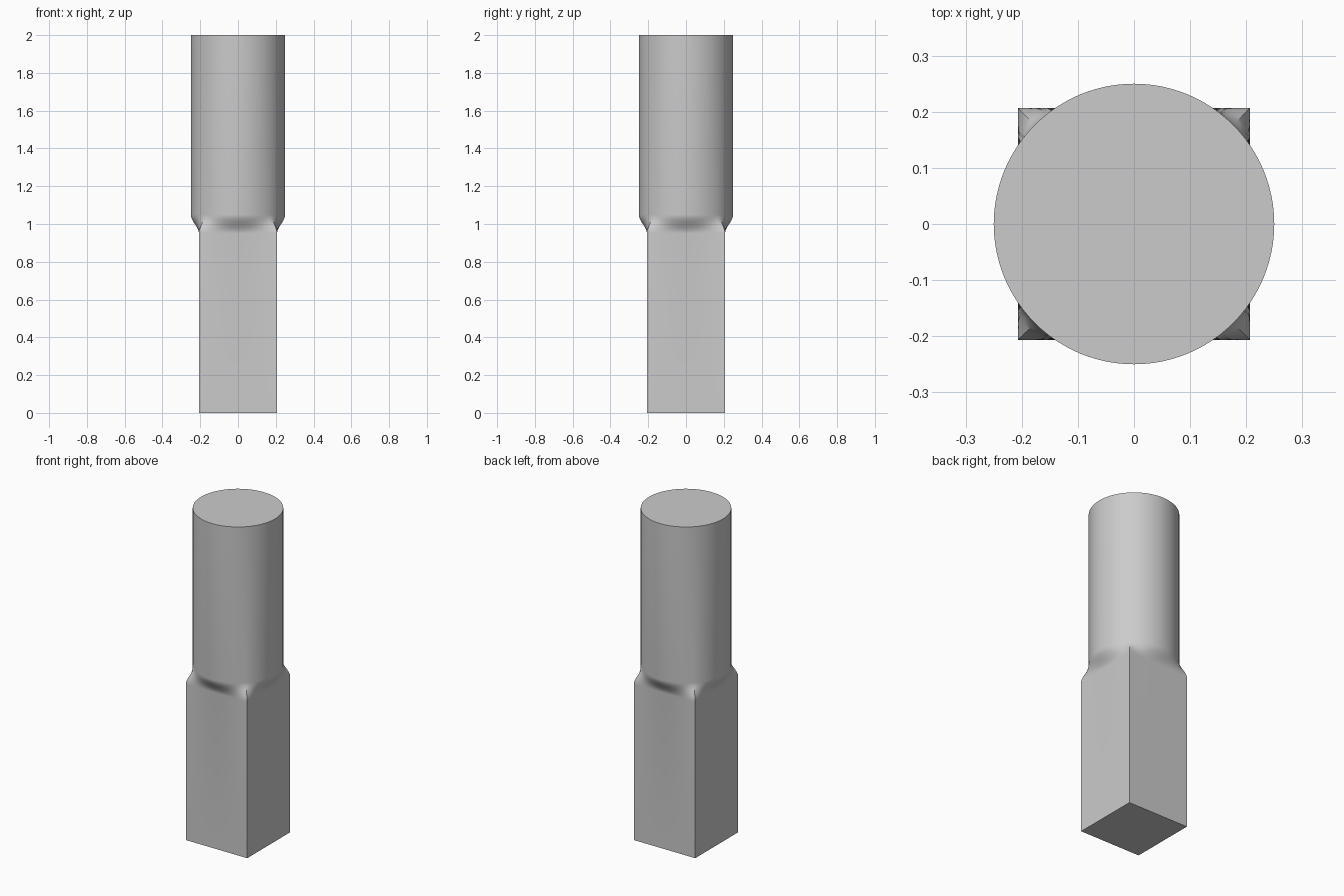
import bpy
import bmesh
from math import cos, sin, pi, radians

cube = bpy.data.objects.get("Cube")
if cube:
    bpy.data.objects.remove(cube, do_unlink=True)

SIDES = 96
RADIUS = 0.25
HALF = 0.207
BLEND_START, BLEND_END, STEPS = 0.95, 1.05, 12

grey = bpy.data.materials.new("plain grey")
grey.use_nodes = True
colour = (0.6, 0.6, 0.6, 1)
grey.diffuse_color = colour
grey.node_tree.nodes["Principled BSDF"].inputs["Base Color"].default_value = colour


def ring(bm, z, t):
    """Cross-section between a square (t = 0) and a circle (t = 1)."""
    verts = []
    for i in range(SIDES):
        a = 2 * pi * i / SIDES
        square = HALF / max(abs(cos(a)), abs(sin(a)))
        r = square + (RADIUS - square) * t
        verts.append(bm.verts.new((r * cos(a), r * sin(a), z)))
    return verts


# Square shank, eased shoulder and round shaft as one loft
bm = bmesh.new()
sections = [(0, 0)]
for k in range(STEPS + 1):
    u = k / STEPS
    z = BLEND_START + (BLEND_END - BLEND_START) * u
    sections.append((z, u * u * (3 - 2 * u)))
sections.append((2, 1))

rings = [ring(bm, z, t) for z, t in sections]
for low, high in zip(rings, rings[1:]):
    for i in range(SIDES):
        j = (i + 1) % SIDES
        bm.faces.new((low[i], low[j], high[j], high[i]))

# End caps
bm.faces.new(rings[0][::-1])
bm.faces.new(rings[-1])

mesh = bpy.data.meshes.new("square_to_round_bar")
bm.to_mesh(mesh)
bm.free()
mesh.materials.append(grey)
bar = bpy.data.objects.new("square_to_round_bar", mesh)
bpy.context.collection.objects.link(bar)

# Smooth round surfaces, crisp square edges
bpy.ops.object.select_all(action="DESELECT")
bar.select_set(True)
bpy.context.view_layer.objects.active = bar
bpy.ops.object.shade_smooth_by_angle(angle=radians(30))
